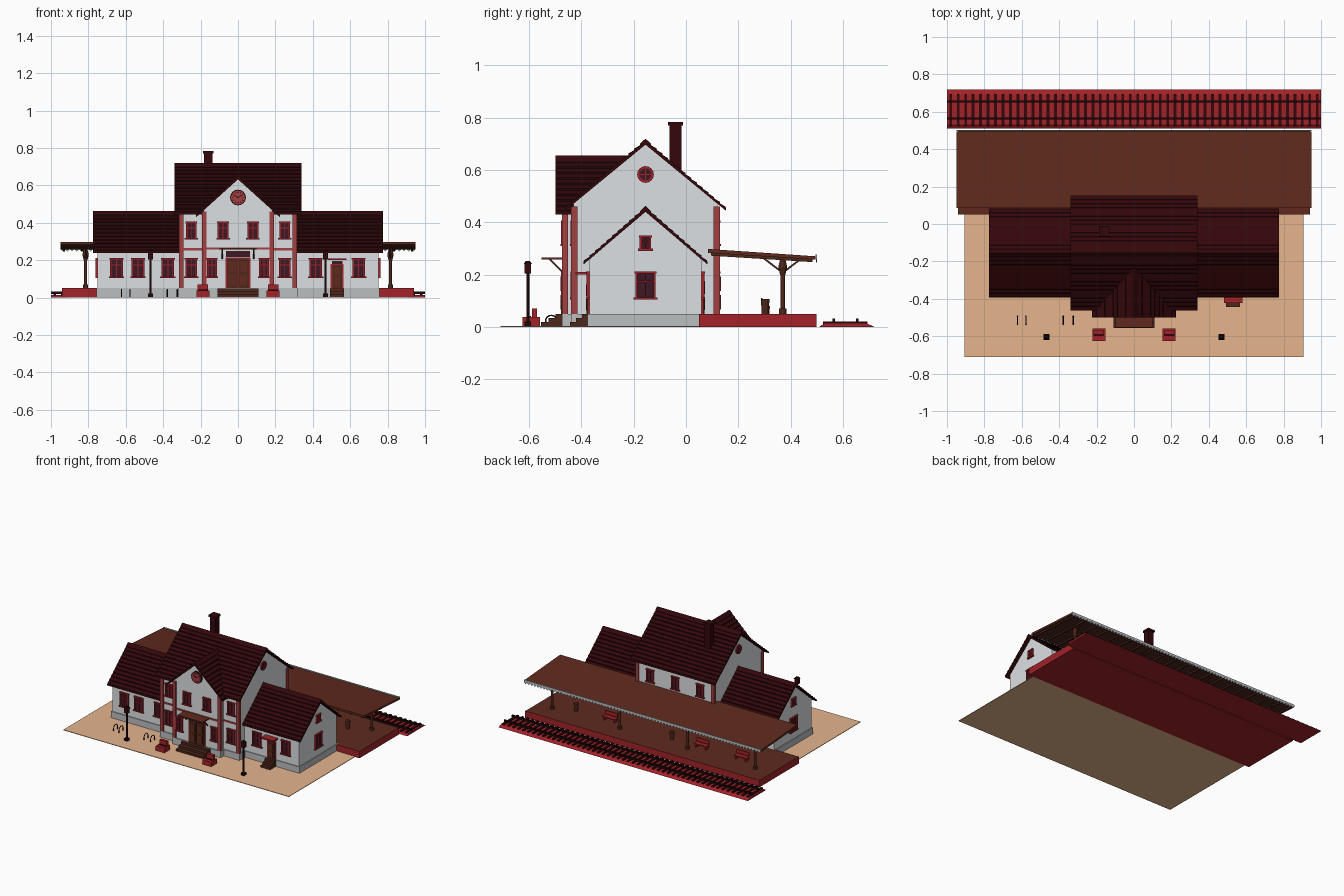
import bpy, bmesh, math
from mathutils import Matrix, Vector

cube = bpy.data.objects.get("Cube")
if cube:
    bpy.data.objects.remove(cube)

COLOURS = {
    "wall_white": (0.72, 0.745, 0.77), "stone_grey": (0.5, 0.52, 0.53),
    "roof_red": (0.034, 0.002, 0.003), "dark_iron": (0.011, 0.002, 0.002),
    "brick_red": (0.36, 0.016, 0.021), "trim_red": (0.36, 0.05, 0.052),
    "canopy_brown": (0.115, 0.023, 0.013), "wood_brown": (0.075, 0.02, 0.011),
    "sand": (0.79, 0.46, 0.27), "glass": (0.045, 0.009, 0.018)}
MATS = {}
for label, rgb in COLOURS.items():
    m = bpy.data.materials.new(label)
    m.use_nodes = True
    m.diffuse_color = (*rgb, 1)
    m.node_tree.nodes["Principled BSDF"].inputs["Base Color"].default_value = (*rgb, 1)
    MATS[label] = m
NAMES = list(COLOURS)


def finish(name, bm, at=(0, 0, 0), turn=0):
    """Turn the bmesh into an object that owns only the materials it uses."""
    used = sorted({f.material_index for f in bm.faces})
    me = bpy.data.meshes.new(name)
    for i in used:
        me.materials.append(MATS[NAMES[i]])
    for f in bm.faces:
        f.material_index = used.index(f.material_index)
    bm.to_mesh(me)
    bm.free()
    ob = bpy.data.objects.new(name, me)
    ob.matrix_world = Matrix.Translation(at) @ Matrix.Rotation(math.radians(turn), 4, "Z")
    bpy.context.collection.objects.link(ob)


def paint(verts, mat):
    for f in {f for v in verts for f in v.link_faces}:
        f.material_index = NAMES.index(mat)


def add_box(bm, mat, c, s, tilt=None):
    mx = Matrix.Translation(c) @ (tilt or Matrix()) @ Matrix.Diagonal((*s, 1))
    paint(bmesh.ops.create_cube(bm, size=1, matrix=mx)["verts"], mat)


def add_cyl(bm, mat, c, r, h, r2=None, upright=True, n=12, spin=0):
    turn = Matrix.Rotation(spin, 4, "Z") if upright else Matrix.Rotation(math.pi / 2, 4, "X")
    paint(bmesh.ops.create_cone(bm, cap_ends=True, segments=n, radius1=r,
          radius2=r if r2 is None else r2, depth=h,
          matrix=Matrix.Translation(c) @ turn)["verts"], mat)


def boxes(name, items, at=(0, 0, 0), turn=0):
    bm = bmesh.new()
    for it in items:
        add_box(bm, *it)
    finish(name, bm, at, turn)


def prism(name, profile, axis, a, b, rule):
    """Extrude a (side, height) profile along x or y; rule(normal, i) names the colour."""
    bm = bmesh.new()
    put = (lambda t, p: (t, p[0], p[1])) if axis == "x" else (lambda t, p: (p[0], t, p[1]))
    ra, rb = ([bm.verts.new(put(t, p)) for p in profile] for t in (a, b))
    n = len(profile)
    faces = [bm.faces.new((ra[i], ra[(i + 1) % n], rb[(i + 1) % n], rb[i])) for i in range(n)]
    faces += [bm.faces.new(ra), bm.faces.new(rb)]
    bmesh.ops.recalc_face_normals(bm, faces=faces)
    for i, f in enumerate(faces):
        f.material_index = NAMES.index(rule(f.normal, i))
    finish(name, bm)


def house(name, axis, mid, half, eave, apex, a, b):
    prism(name, [(mid - half, 0.02), (mid + half, 0.02), (mid + half, eave), (mid, apex),
                 (mid - half, eave)], axis, a, b, lambda n, i: "wall_white")


def roof(name, axis, mid, half, eave, apex, a, b, rows, lip=0.007, thick=0.016):
    """Gable roof with overlapping rows of tiles; the row edges are dark."""
    slope = Vector((half, apex - eave)).normalized()
    side, edges = [], set()
    for k in range(rows):
        d0, d1 = half * (1 - k / rows), half * (1 - (k + 1) / rows)
        z0, z1 = (eave + (apex - eave) * j / rows for j in (k, k + 1))
        edges.add(len(side))
        side += [(d0, z0 - lip), (d0 - slope.y * lip * 0.4, z0)]
    side.append((0, apex))
    left = [(mid - d, z) for d, z in side]
    right = [(mid + d, z) for d, z in reversed(side[:-1])]
    under = [(mid + half, eave - thick), (mid, apex - thick - lip), (mid - half, eave - thick)]
    m = len(left) + len(right)
    edges |= {m - 2 - e for e in edges}
    prism(name, left + right + under, axis, a, b,
          lambda n, i: "dark_iron" if i in edges else "roof_red")


def window(name, x, y, z, w, h, turn=0):
    t = 0.008
    items = [("glass", (0, 0, 0), (w, 0.006, h)),
             ("brick_red", (0, -0.004, 0), (t * 0.6, 0.01, h)),
             ("brick_red", (0, -0.004, h * 0.15), (w, 0.01, t * 0.6)),
             ("brick_red", (0, -0.004, -h / 2 - t / 2), (w + 0.022, 0.016, t)),
             ("brick_red", (0, -0.004, h / 2), (w + 0.014, 0.014, t))]
    items += [("brick_red", (s * w / 2, -0.004, 0), (t, 0.012, h)) for s in (-1, 1)]
    boxes(name, items, (x, y, z), turn)


# Ground, platform and track
boxes("forecourt", [("sand", (0, -0.33, 0.002), (1.81, 0.76, 0.004))])
prism("platform", [(0.05, 0), (0.5, 0), (0.5, 0.05), (0.05, 0.05)], "x", -0.94, 0.94,
      lambda n, i: "canopy_brown" if n.z > 0.5 else "brick_red")
prism("track_bed", [(0.51, 0), (0.72, 0), (0.69, 0.014), (0.53, 0.014)], "x", -1, 1,
      lambda n, i: "brick_red")
boxes("sleepers", [("roof_red", (-0.98 + 0.04 * i, 0.61, 0.016), (0.015, 0.17, 0.01))
                   for i in range(50)])
boxes("rails", [("dark_iron", (0, y, 0.025), (2, 0.01, 0.014)) for y in (0.565, 0.655)])

# Walls and plinths
MID = -0.155
house("wing_walls", "x", MID, 0.215, 0.257, 0.441, -0.75, 0.75)
house("centre_walls", "x", MID, 0.275, 0.471, 0.698, -0.31, 0.31)
house("front_gable_walls", "y", 0, 0.185, 0.465, 0.633, -0.467, -0.2)
boxes("plinth", [("stone_grey", (0, MID, 0.0265), (1.512, 0.442, 0.047)),
                 ("stone_grey", (0, MID, 0.0265), (0.636, 0.566, 0.047)),
                 ("stone_grey", (0, -0.4, 0.0265), (0.386, 0.15, 0.047))])

# Roofs and chimney
roof("wing_roof", "x", MID, 0.237, 0.255, 0.463, -0.775, 0.775, 11)
roof("centre_roof", "x", MID, 0.308, 0.46, 0.72, -0.34, 0.34, 14)
roof("front_gable_roof", "y", 0, 0.225, 0.445, 0.655, -0.5, -0.2, 10)
boxes("chimney", [("roof_red", (-0.16, -0.04, 0.68), (0.045, 0.045, 0.19)),
                  ("roof_red", (-0.16, -0.04, 0.777), (0.056, 0.056, 0.014))])

# Corner pilasters and string course
posts = []
for s in (-1, 1):
    posts += [("trim_red", (s * 0.304, y, 0.255), (0.024, 0.024, 0.41)) for y in (-0.428, 0.118)]
    posts.append(("trim_red", (s * 0.18, -0.463, 0.255), (0.024, 0.024, 0.41)))
    posts.append(("trim_red", (s * 0.245, -0.431, 0.258), (0.12, 0.008, 0.012)))
boxes("pilasters", posts + [("trim_red", (0, -0.468, 0.262), (0.36, 0.01, 0.012))])

# Windows
for x in (-0.65, -0.535, -0.375, 0.415, 0.645):
    window("wing_front_window", x, -0.371, 0.16, 0.06, 0.095)
for s in (-1, 1):
    window("centre_lower_window", s * 0.25, -0.431, 0.16, 0.056, 0.095)
    window("centre_upper_window", s * 0.25, -0.431, 0.36, 0.05, 0.085)
    window("gable_lower_window", s * 0.14, -0.468, 0.16, 0.046, 0.095)
    window("gable_upper_window", s * 0.08, -0.468, 0.36, 0.05, 0.085)
    window("wing_side_window", s * 0.751, MID, 0.16, 0.07, 0.095, s * 90)
    window("attic_window", s * 0.751, MID, 0.322, 0.036, 0.046, s * 90)
    for x in (0.4, 0.65):
        window("wing_back_window", s * x, 0.061, 0.16, 0.06, 0.095, 180)
    window("centre_back_window", s * 0.2, 0.121, 0.16, 0.056, 0.095, 180)
    bm = bmesh.new()
    add_cyl(bm, "brick_red", (0, 0, 0), 0.032, 0.014, upright=False, n=16)
    add_cyl(bm, "glass", (0, -0.005, 0), 0.023, 0.008, upright=False, n=16)
    add_box(bm, "brick_red", (0, -0.008, 0), (0.005, 0.008, 0.046))
    add_box(bm, "brick_red", (0, -0.008, 0), (0.046, 0.008, 0.005))
    finish("round_window", bm, (s * 0.311, MID, 0.583), s * 90)
for x in (-0.2, 0, 0.2):
    window("back_upper_window", x, 0.121, 0.36, 0.05, 0.085, 180)

# Clock
bm = bmesh.new()
add_cyl(bm, "roof_red", (0, 0, 0), 0.042, 0.016, upright=False, n=24)
add_cyl(bm, "trim_red", (0, -0.006, 0), 0.037, 0.008, upright=False, n=24)
for i in range(12):
    a = i * math.pi / 6
    add_box(bm, "dark_iron", (0.029 * math.sin(a), -0.01, 0.029 * math.cos(a)),
            (0.003, 0.003, 0.008), Matrix.Rotation(a, 4, "Y"))
for a, l in ((-1.0, 0.022), (1.0, 0.026)):
    add_box(bm, "dark_iron", (l / 2 * math.sin(a), -0.011, l / 2 * math.cos(a)),
            (0.004, 0.004, l), Matrix.Rotation(a, 4, "Y"))
finish("clock", bm, (0, -0.47, 0.535))


# Doors, steps and awnings
def door(name, x, y, w, top, turn=0, leaves=1):
    h, mid, lw = top - 0.05, (top + 0.05) / 2, w / leaves
    items = [("brick_red", (0, 0, mid), (w + 0.014, 0.012, h + 0.01))]
    for i in range(leaves):
        u = (i + 0.5) * lw - w / 2
        items += [("wood_brown", (u, -0.005, mid), (lw - 0.004, 0.01, h))]
        items += [("canopy_brown", (u, -0.01, mid + h * k), (lw * 0.6, 0.005, h * 0.35))
                  for k in (-0.22, 0.22)]
    boxes(name, items, (x, y, 0), turn)


def steps(name, x, y, w, depth):
    boxes(name, [("wood_brown", (x, y - depth * (3 - i) / 6, 0.003 + (i + 0.5) / 64),
                  (w, depth * (3 - i) / 3, 1 / 64)) for i in range(3)])


door("main_door", 0, -0.468, 0.12, 0.21, leaves=2)
boxes("main_transom", [("glass", (0, -0.47, 0.233), (0.13, 0.01, 0.03))])
door("wing_door", 0.53, -0.371, 0.055, 0.175)
boxes("wing_transom", [("glass", (0.53, -0.372, 0.187), (0.055, 0.01, 0.018))])
for x in (-0.52, 0.52):
    door("platform_door", x, 0.061, 0.06, 0.19, 180)
door("hall_platform_door", 0, 0.121, 0.12, 0.21, 180, 2)
steps("main_steps", 0, -0.47, 0.22, 0.085)
steps("wing_steps", 0.53, -0.375, 0.075, 0.068)
tilt = Matrix.Rotation(math.radians(-45), 4, "X")
boxes("main_awning", [("canopy_brown", (0, -0.51, 0.262), (0.2, 0.085, 0.008))] +
      [("wood_brown", (s * 0.085, -0.497, 0.235), (0.008, 0.075, 0.007), tilt) for s in (-1, 1)])
boxes("wing_awning", [("brick_red", (0.53, -0.395, 0.205), (0.1, 0.055, 0.01))])

# Platform canopy with pointed valance, rafters and posts
prism("canopy", [(0.085, 0.283), (0.495, 0.257), (0.495, 0.27), (0.085, 0.298)], "x", -0.95, 0.95,
      lambda n, i: "canopy_brown" if n.z > -0.5 else "wood_brown")
slope = Matrix.Rotation(-0.063, 4, "X")
boxes("canopy_rafters", [("wood_brown", (-0.93 + 0.0979 * i, 0.29, 0.266), (0.012, 0.39, 0.012), slope)
                         for i in range(20)])
bm = bmesh.new()
add_box(bm, "stone_grey", (0, 0.499, 0.268), (1.9, 0.006, 0.016))
for i in range(76):
    add_box(bm, "stone_grey", (-0.9375 + 0.025 * i, 0.499, 0.257), (0.014, 0.005, 0.014),
            Matrix.Rotation(math.pi / 4, 4, "Y"))
finish("canopy_valance", bm)
for x in (-0.815, -0.272, 0.272, 0.815):
    bm = bmesh.new()
    add_cyl(bm, "wood_brown", (0, 0, 0.155), 0.008, 0.22)
    add_cyl(bm, "wood_brown", (0, 0, 0.06), 0.014, 0.02)
    add_cyl(bm, "wood_brown", (0, 0, 0.214), 0.01, 0.03, 0.017)
    add_cyl(bm, "wood_brown", (0, 0, 0.244), 0.017, 0.03, 0.01)
    for s in (-1, 1):
        add_box(bm, "wood_brown", (0, s * 0.038, 0.236), (0.008, 0.095, 0.007),
                Matrix.Rotation(s * 0.65, 4, "X"))
    finish("canopy_post", bm, (x, 0.37, 0))

# Platform benches and bins
for x in (0.395, -0.34, -0.66):
    boxes("platform_bench", [("brick_red", (0, 0, 0.075), (0.1, 0.034, 0.008)),
                             ("brick_red", (0, -0.015, 0.097), (0.1, 0.006, 0.026))] +
          [("brick_red", (s * 0.04, 0, 0.061), (0.007, 0.03, 0.022)) for s in (-1, 1)], (x, 0.305, 0))
for x in (0.67, -0.1):
    bm = bmesh.new()
    add_cyl(bm, "wood_brown", (x, 0.303, 0.078), 0.014, 0.056, 0.016)
    finish("litter_bin", bm)

# Forecourt lamps, seats and cycle hoops
for x in (-0.468, 0.468):
    bm = bmesh.new()
    add_box(bm, "dark_iron", (0, 0, 0.012), (0.026, 0.026, 0.018))
    add_cyl(bm, "dark_iron", (0, 0, 0.11), 0.006, 0.2)
    add_box(bm, "roof_red", (0, 0, 0.222), (0.026, 0.026, 0.036))
    add_cyl(bm, "dark_iron", (0, 0, 0.246), 0.023, 0.012, 0.012, n=4, spin=math.pi / 4)
    finish("street_lamp", bm, (x, -0.605, 0))
for x in (-0.188, 0.188):
    boxes("forecourt_seat", [("brick_red", (0, 0, 0.02), (0.07, 0.066, 0.034)),
                             ("brick_red", (0, 0.012, 0.054), (0.056, 0.02, 0.034)),
                             ("roof_red", (0, -0.004, 0.039), (0.056, 0.008, 0.006))], (x, -0.592, 0))
for x in (-0.622, -0.578, -0.378, -0.325):
    cu = bpy.data.curves.new("cycle_hoop", "CURVE")
    cu.dimensions = "3D"
    cu.bevel_depth = 0.003
    cu.bevel_resolution = 1
    sp = cu.splines.new("POLY")
    arc = [(math.cos(math.pi * i / 8) * 0.022, 0.024 + math.sin(math.pi * i / 8) * 0.02) for i in range(9)]
    path = [(0.022, 0.004)] + arc + [(-0.022, 0.004)]
    sp.points.add(len(path) - 1)
    for p, (y, z) in zip(sp.points, path):
        p.co = (x, y - 0.515, z, 1)
    cu.materials.append(MATS["dark_iron"])
    bpy.context.collection.objects.link(bpy.data.objects.new("cycle_hoop", cu))
